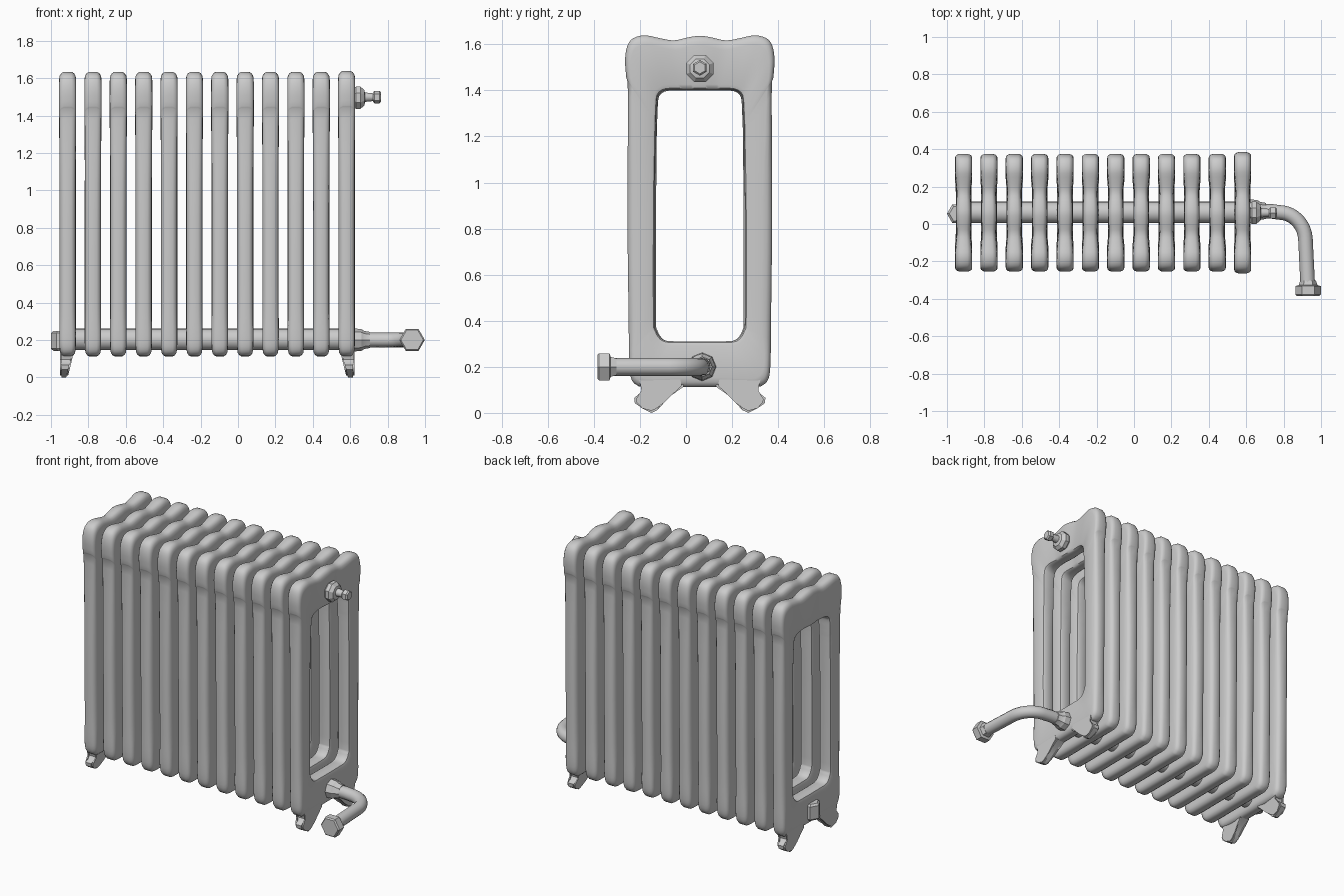
import bpy, bmesh, math
from mathutils import Vector, Matrix

if "Cube" in bpy.data.objects:
    bpy.data.objects.remove(bpy.data.objects["Cube"])

YC = 0.06            # centre line of the sections
COUNT, X0, STEP = 12, -0.911, 0.1356


def finish(bm, name, angle=35):
    bmesh.ops.recalc_face_normals(bm, faces=bm.faces)
    me = bpy.data.meshes.new(name)
    bm.to_mesh(me)
    bm.free()
    ob = bpy.data.objects.new(name, me)
    bpy.context.collection.objects.link(ob)
    bpy.ops.object.select_all(action='DESELECT')
    ob.select_set(True)
    bpy.context.view_layer.objects.active = ob
    bpy.ops.object.shade_smooth_by_angle(angle=math.radians(angle))
    return ob


def smooth_loop(pts, steps=3):
    out, n = [], len(pts)
    for i in range(n):
        a, b, c, d = (Vector(pts[(i + k) % n]) for k in (-1, 0, 1, 2))
        for s in range(steps):
            t = s / steps
            out.append(0.5 * (2 * b + (c - a) * t + (2 * a - 5 * b + 4 * c - d) * t * t
                              + (3 * b - a - 3 * c + d) * t ** 3))
    return out


def lathe(name, stations, sides, centre, axis, angle=35, turn=0.0):
    # stations: (distance along axis, radius)
    bm = bmesh.new()
    rot = Vector((0, 0, 1)).rotation_difference(Vector(axis)).to_matrix()
    rings = []
    for h, r in stations:
        rings.append([bm.verts.new(Vector(centre) + rot @ Vector((
            r * math.cos(2 * math.pi * k / sides + turn),
            r * math.sin(2 * math.pi * k / sides + turn), h))) for k in range(sides)])
    for a, b in zip(rings, rings[1:]):
        for k in range(sides):
            j = (k + 1) % sides
            bm.faces.new((a[k], a[j], b[j], b[k]))
    bm.faces.new(rings[0])
    bm.faces.new(rings[-1])
    return finish(bm, name, angle)


# Radiator section: half outline as (outer y, outer z, inner y, inner z, half width)
half = [
    (0.00, 1.632, 0.00, 1.40, 0.042), (0.05, 1.625, 0.035, 1.40, 0.040),
    (0.11, 1.612, 0.07, 1.40, 0.037), (0.17, 1.622, 0.12, 1.40, 0.041),
    (0.23, 1.634, 0.155, 1.394, 0.045), (0.28, 1.622, 0.175, 1.377, 0.046),
    (0.305, 1.59, 0.181, 1.355, 0.046), (0.315, 1.53, 0.183, 1.32, 0.046),
    (0.31, 1.45, 0.185, 1.27, 0.045), (0.303, 1.38, 0.187, 1.20, 0.044),
    (0.305, 0.85, 0.19, 0.85, 0.044), (0.300, 0.40, 0.19, 0.42, 0.044),
    (0.298, 0.22, 0.185, 0.36, 0.044), (0.29, 0.15, 0.165, 0.325, 0.044),
    (0.265, 0.12, 0.14, 0.312, 0.043), (0.22, 0.112, 0.10, 0.31, 0.042),
    (0.00, 0.112, 0.00, 0.31, 0.042)]
full = half + [(-a, b, -c, d, w) for a, b, c, d, w in half[-2:0:-1]]


def section_mesh():
    bm = bmesh.new()
    outer = smooth_loop([(0, p[0], p[1]) for p in full])
    inner = smooth_loop([(0, p[2], p[3]) for p in full])
    width = smooth_loop([(p[4], 0, 0) for p in full])
    rings = []
    for o, i, w in zip(outer, inner, width):
        length = (i - o).length
        side = [(0, 0.45), (0.008, 0.75), (0.022, 0.94), (0.042, 1.0),
                (length - 0.022, 1.0), (length - 0.006, 0.88), (length, 0.65)]
        prof = side + [(d, -x) for d, x in reversed(side)]
        rings.append([bm.verts.new(o.lerp(i, d / length) + Vector((x * w.x, 0, 0)))
                      for d, x in prof])
    n, m = len(rings), len(rings[0])
    for a in range(n):
        p, q = rings[a], rings[(a + 1) % n]
        for k in range(m):
            j = (k + 1) % m
            bm.faces.new((p[k], p[j], q[j], q[k]))
    return bm


# Row of sections sharing one mesh
first = finish(section_mesh(), "section_01", 40)
first.location = (X0, YC, 0)
for i in range(1, COUNT):
    ob = first.copy()
    ob.name = f"section_{i + 1:02d}"
    ob.location.x = X0 + i * STEP
    bpy.context.collection.objects.link(ob)
ob.scale = (1.0, 1.03, 1.003)

# Feet under both end sections, curled outwards
foot = [(0.285, 0.21), (0.275, 0.16), (0.25, 0.125), (0.245, 0.095), (0.258, 0.076),
        (0.285, 0.065), (0.282, 0.042), (0.25, 0.02), (0.21, 0.0), (0.185, 0.012),
        (0.16, 0.05), (0.125, 0.085), (0.07, 0.114), (0.09, 0.21)]
for end, cx, out in (("left", X0, -1), ("right", X0 + STEP * (COUNT - 1), 1)):
    for face, sy in (("front", -1), ("back", 1)):
        bm = bmesh.new()
        layers = []
        for s in (-1, 1):
            ring = []
            for y, z in foot:
                t = min(1, z / 0.14)
                x = 0.041 if s == 1 else -0.035 * t + 0.0 * (1 - t)
                ring.append(bm.verts.new((cx + out * x, YC + sy * y, z)))
            layers.append(ring)
            bm.faces.new(ring)
        for k in range(len(foot)):
            j = (k + 1) % len(foot)
            bm.faces.new((layers[0][k], layers[0][j], layers[1][j], layers[1][k]))
        rims = [e for e in bm.edges
                if any(e.verts[0] in r and e.verts[1] in r for r in layers)]
        bmesh.ops.bevel(bm, geom=rims, offset=0.008, segments=2, affect='EDGES')
        finish(bm, f"{face}_{end}_foot", 40)

# Lower header pipe through all sections
lathe("header_pipe", [(0, 0.057), (1.57, 0.057)], 24, (-0.95, 0.062, 0.203), (1, 0, 0))

# Blanking plug on the left end
lathe("end_plug", [(0, 0.045), (0.012, 0.058), (0.095, 0.058), (0.107, 0.045)], 6,
      (-0.942, 0.055, 0.142), (0, 0, 1), 20)

# Air vent near the top of the right end
lathe("vent_flange", [(0, 0.052), (0.015, 0.064), (0.04, 0.064), (0.06, 0.045), (0.065, 0.025)],
      8, (0.615, 0.06, 1.495), (1, 0, 0), 20, math.pi / 8)
lathe("vent_neck", [(0, 0.026), (0.06, 0.02)], 12, (0.67, 0.06, 1.498), (1, 0, 0))
lathe("vent_tip", [(0, 0.025), (0.008, 0.034), (0.034, 0.034), (0.042, 0.026)],
      6, (0.722, 0.06, 1.498), (1, 0, 0), 20)

# Supply pipe bending forward, with collar and end nut
lathe("pipe_collar", [(0, 0.062), (0.045, 0.058), (0.06, 0.048), (0.09, 0.043)], 8,
      (0.615, 0.07, 0.2), (1, 0, 0), 25)
path = [(0.62, 0.07), (0.74, 0.067)]
for k in range(11):
    a = math.radians(90 - 85 * k / 10)
    path.append((0.775 + 0.142 * math.cos(a), -0.09 + 0.152 * math.sin(a)))
path.append((0.93, -0.35))
cu = bpy.data.curves.new("supply_pipe", 'CURVE')
cu.dimensions = '3D'
cu.bevel_depth = 0.039
cu.bevel_resolution = 4
cu.use_fill_caps = True
sp = cu.splines.new('POLY')
sp.points.add(len(path) - 1)
for p, (x, y) in zip(sp.points, path):
    p.co = (x, y, 0.2, 1)
sp.use_smooth = True
bpy.context.collection.objects.link(bpy.data.objects.new("supply_pipe", cu))
lathe("supply_nut", [(0, 0.042), (0.025, 0.05), (0.03, 0.068), (0.075, 0.068), (0.083, 0.06)],
      6, (0.931, -0.302, 0.2), (0, -1, 0), 20)
